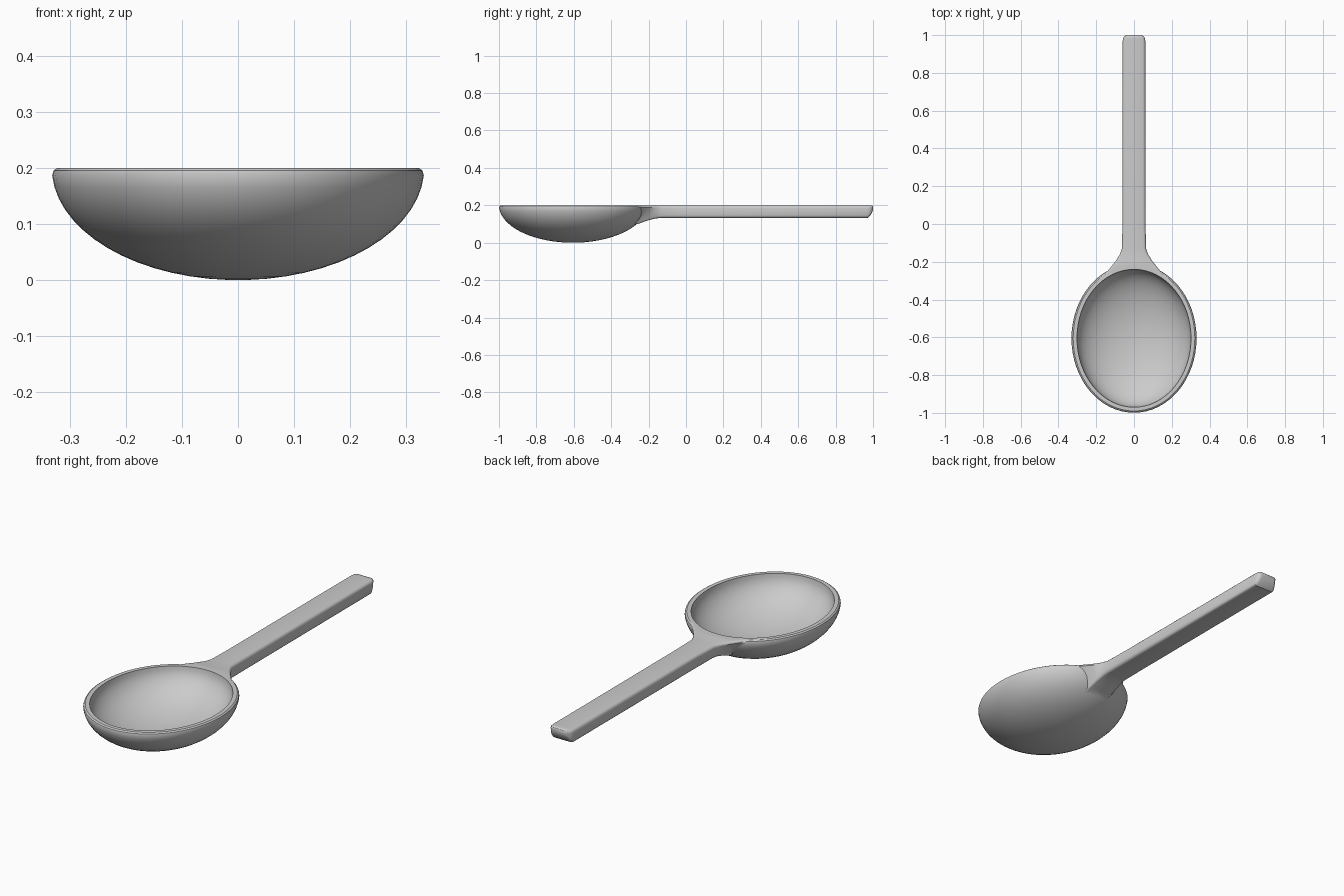
import bpy, bmesh, math

if "Cube" in bpy.data.objects:
    bpy.data.objects.remove(bpy.data.objects["Cube"])

SEG = 64
CY = -0.605  # bowl centre along y


def loft(name, rings):
    """Skin a list of equal-length closed rings and cap both ends."""
    bm = bmesh.new()
    vs = [[bm.verts.new(p) for p in ring] for ring in rings]
    n = len(vs[0])
    for a, b in zip(vs, vs[1:]):
        for i in range(n):
            j = (i + 1) % n
            bm.faces.new((a[i], a[j], b[j], b[i]))
    bm.faces.new(vs[0])
    bm.faces.new(vs[-1])
    bmesh.ops.recalc_face_normals(bm, faces=bm.faces)
    me = bpy.data.meshes.new(name)
    bm.to_mesh(me)
    bm.free()
    ob = bpy.data.objects.new(name, me)
    bpy.context.collection.objects.link(ob)
    return ob


def oval(rx, ry, z):
    return [(rx * math.cos(2 * math.pi * i / SEG),
             CY + ry * math.sin(2 * math.pi * i / SEG), z) for i in range(SEG)]


def half_ellipsoid(rx, ry, depth, top, steps=14, end=90):
    rings = []
    for k in range(steps + 1):
        t = math.radians(3 + (end - 3) * k / steps)
        rings.append(oval(rx * math.sin(t), ry * math.sin(t), top - depth * math.cos(t)))
    return rings


def section(y, w, wb, zb, zt, c):
    """Handle cross-section with rounded corners; w top and wb bottom half width."""
    pts = []
    corners = [(w, zt, 0), (-w, zt, 90), (-wb, zb, 180), (wb, zb, 270)]
    for x, z, a0 in corners:
        cx = x - math.copysign(c, x)
        cz = z - c if z == zt else z + c
        for k in range(4):
            a = math.radians(a0 + 30 * k)
            pts.append((cx + c * math.cos(a), y, cz + c * math.sin(a)))
    return pts


# Solid bowl with a rounded outer rim
rings = half_ellipsoid(0.332, 0.395, 0.2, 0.2, end=86)
rings += [oval(0.329, 0.392, 0.195), oval(0.322, 0.385, 0.2)]
spoon = loft("spoon", rings)

# Handle with flared neck and chamfered tip
handle = loft("handle", [section(*s) for s in [
    (-0.35, 0.170, 0.070, 0.100, 0.2, 0.010),
    (-0.29, 0.160, 0.070, 0.090, 0.2, 0.010),
    (-0.25, 0.140, 0.068, 0.103, 0.2, 0.010),
    (-0.20, 0.100, 0.066, 0.120, 0.2, 0.012),
    (-0.16, 0.074, 0.063, 0.130, 0.2, 0.014),
    (-0.13, 0.064, 0.062, 0.132, 0.2, 0.015),
    (0.00, 0.061, 0.061, 0.132, 0.2, 0.015),
    (0.97, 0.060, 0.060, 0.132, 0.2, 0.015),
    (0.985, 0.057, 0.054, 0.144, 0.2, 0.014),
    (0.996, 0.050, 0.046, 0.165, 0.199, 0.010),
    (1.00, 0.042, 0.038, 0.176, 0.196, 0.008)]])

# Hollow of the bowl
cavity = loft("bowl_cavity", half_ellipsoid(0.302, 0.365, 0.17, 0.2)
              + [oval(0.304, 0.367, 0.25)])

for tool, op in ((handle, 'UNION'), (cavity, 'DIFFERENCE')):
    m = spoon.modifiers.new(tool.name, 'BOOLEAN')
    m.operation, m.object, m.solver = op, tool, 'EXACT'
    bpy.context.view_layer.objects.active = spoon
    bpy.ops.object.modifier_apply(modifier=m.name)
    bpy.data.objects.remove(tool)

bpy.ops.object.select_all(action='DESELECT')
spoon.select_set(True)
bpy.context.view_layer.objects.active = spoon
bpy.ops.object.shade_smooth_by_angle(angle=math.radians(35))
